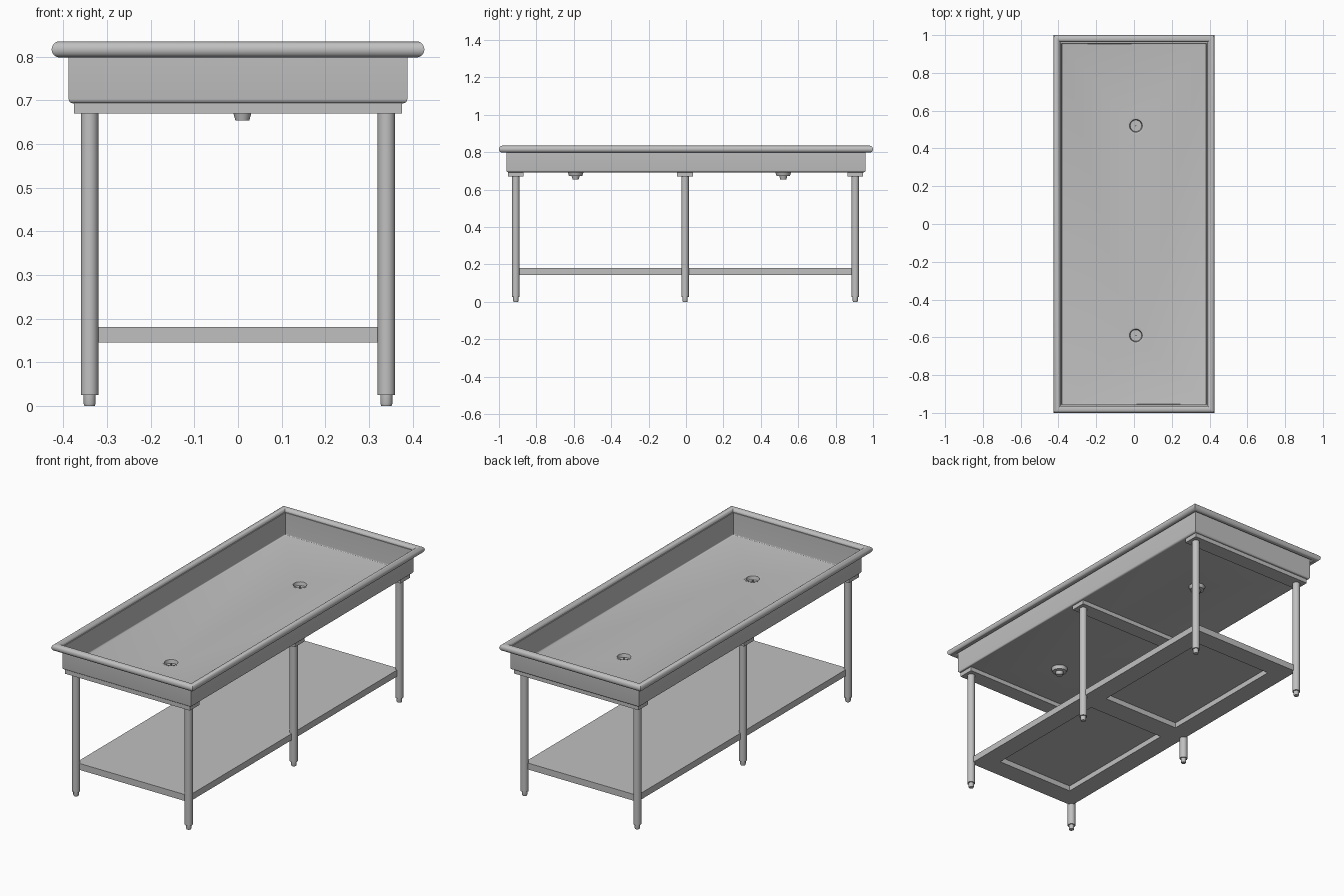
import bpy, bmesh, math

cube = bpy.data.objects.get("Cube")
if cube:
    bpy.data.objects.remove(cube, do_unlink=True)

steel = bpy.data.materials.new("brushed_steel")
steel.use_nodes = True
color = (0.53, 0.53, 0.53, 1)
steel.diffuse_color = color
steel.node_tree.nodes["Principled BSDF"].inputs["Base Color"].default_value = color


def finish(name, bm, smooth=False):
    bmesh.ops.recalc_face_normals(bm, faces=bm.faces)
    mesh = bpy.data.meshes.new(name)
    bm.to_mesh(mesh)
    bm.free()
    mesh.materials.append(steel)
    obj = bpy.data.objects.new(name, mesh)
    bpy.context.collection.objects.link(obj)
    if smooth:
        activate(obj)
        bpy.ops.object.shade_smooth_by_angle(angle=math.radians(35))
    return obj


def activate(obj):
    bpy.ops.object.select_all(action='DESELECT')
    obj.select_set(True)
    bpy.context.view_layer.objects.active = obj


def box_mesh(x0, x1, y0, y1, z0, z1):
    bm = bmesh.new()
    bmesh.ops.create_cube(bm, size=1)
    for v in bm.verts:
        v.co = ((x0, x1)[v.co.x > 0], (y0, y1)[v.co.y > 0], (z0, z1)[v.co.z > 0])
    return bm


def lathe(name, profile, x, y, steps=32):
    """Spin an (r, z) profile around a vertical axis at x, y."""
    bm = bmesh.new()
    verts = [bm.verts.new((x + r, y, z)) for r, z in profile]
    edges = [bm.edges.new(pair) for pair in zip(verts, verts[1:])]
    bmesh.ops.spin(bm, geom=verts + edges, cent=(x, y, 0), axis=(0, 0, 1),
                   angle=math.tau, steps=steps)
    bmesh.ops.remove_doubles(bm, verts=bm.verts, dist=1e-5)
    return finish(name, bm, True)


def cut(obj, cutter):
    """Subtract a helper solid and discard it."""
    mod = obj.modifiers.new("cut", 'BOOLEAN')
    mod.operation, mod.solver, mod.object = 'DIFFERENCE', 'EXACT', cutter
    activate(obj)
    bpy.ops.object.modifier_apply(modifier=mod.name)
    bpy.data.objects.remove(cutter, do_unlink=True)


DRAINS = [(0.01, -0.59), (0.01, 0.52)]
LEG_X = 0.34
LEG_Y = [-0.91, -0.005, 0.905]

# Open basin with a rounded lower edge and thin walls
bm = box_mesh(-0.388, 0.388, -0.96, 0.96, 0.693, 0.818)
top = [f for f in bm.faces if f.normal.z > 0.9]
bmesh.ops.delete(bm, geom=top, context='FACES_ONLY')
low = [e for e in bm.edges if all(v.co.z < 0.7 for v in e.verts)]
bmesh.ops.bevel(bm, geom=low, offset=0.01, segments=4, profile=0.5, affect='EDGES')
basin = finish("basin", bm)
wall = basin.modifiers.new("wall", 'SOLIDIFY')
wall.thickness, wall.offset, wall.use_even_offset = 0.004, -1, True
activate(basin)
bpy.ops.object.modifier_apply(modifier=wall.name)
for x, y in DRAINS:
    cut(basin, lathe("drain_cutter", [(0, 0.68), (0.04, 0.68), (0.04, 0.71), (0, 0.71)], x, y))
activate(basin)
bpy.ops.object.shade_smooth_by_angle(angle=math.radians(35))

# Rolled rim with mitred corners
bm = bmesh.new()
R, SIDES = 0.0185, 24
rings = []
for sx, sy in [(-1, -1), (1, -1), (1, 1), (-1, 1)]:
    ring = []
    for i in range(SIDES):
        a = math.tau * i / SIDES
        out = R * math.cos(a)
        ring.append(bm.verts.new((sx * (0.4085 + out), sy * (0.9815 + out),
                                  0.8165 + R * math.sin(a))))
    rings.append(ring)
for k in range(4):
    a, b = rings[k], rings[(k + 1) % 4]
    for i in range(SIDES):
        j = (i + 1) % SIDES
        bm.faces.new((a[i], a[j], b[j], b[i]))
finish("rolled_rim", bm, True)

# Drain cups with tapered outlets
for i, (x, y) in enumerate(DRAINS, 1):
    lathe(f"drain_{i}", [(0.034, 0.697), (0.043, 0.698), (0.041, 0.69), (0.036, 0.674),
                         (0.021, 0.672), (0.016, 0.654), (0, 0.654), (0, 0.692),
                         (0.003, 0.692), (0.003, 0.678), (0.03, 0.678), (0.034, 0.697)], x, y)

# Cross channels, legs and feet
for place, y in zip(("front", "middle", "back"), LEG_Y):
    finish(f"{place}_cross_channel", box_mesh(-0.376, 0.376, y - 0.042, y + 0.042, 0.67, 0.694))
    for side, s in (("right", -1), ("left", 1)):
        lathe(f"{place}_{side}_leg", [(0, 0.025), (0.02, 0.025), (0.02, 0.672), (0, 0.672)],
              s * LEG_X, y)
        lathe(f"{place}_{side}_foot", [(0, 0), (0.012, 0), (0.014, 0.006), (0.014, 0.026),
                                       (0, 0.026)], s * LEG_X, y)

# Lower shelf with two pockets underneath
shelf = finish("lower_shelf", box_mesh(-LEG_X, LEG_X, LEG_Y[0], LEG_Y[2], 0.145, 0.18))
for y0, y1 in ((-0.8, -0.065), (0.055, 0.8)):
    cut(shelf, finish("pocket_cutter", box_mesh(-0.235, 0.235, y0, y1, 0.1, 0.174)))
